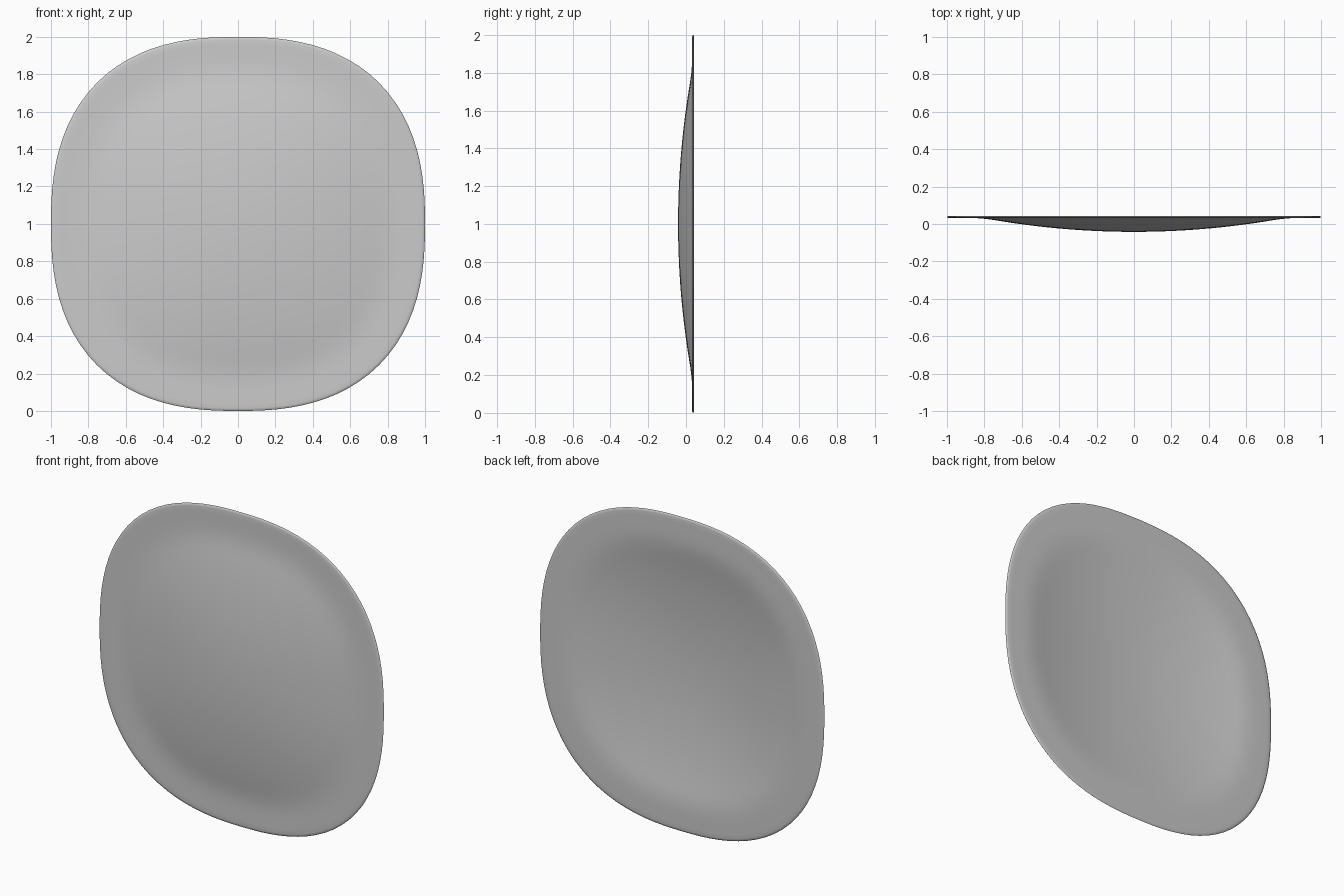
import bpy, bmesh, math

cube = bpy.data.objects.get("Cube")
if cube:
    bpy.data.objects.remove(cube)

SIDES = 96
THICK = 0.011
RIM_Y = 0.032

# Matte grey finish
grey = bpy.data.materials.new("matte grey")
grey.use_nodes = True
colour = (0.6, 0.6, 0.6, 1)
grey.diffuse_color = colour
grey.node_tree.nodes["Principled BSDF"].inputs["Base Color"].default_value = colour


def depth(t):
    """Front surface: shallow bowl softened into a flat rim."""
    bowl = -0.042 + 0.074 * (t / 0.81) ** 2
    soft = 0.012
    h = max(soft - abs(bowl - RIM_Y), 0) / soft
    return min(bowl, RIM_Y) - h * h * soft / 4


def outline(t, a):
    """Rounded-square ring, rounder towards the middle."""
    n = 2.1 + 0.36 * min(t, 1)
    c, s = math.cos(a), math.sin(a)
    r = t / (abs(c) ** n + abs(s) ** n) ** (1 / n)
    return r * c, 1 + r * s


# Front skin, rounded lip, then back skin
steps = [i / 24 for i in range(1, 24)] + [0.985]
front = [(t, depth(t)) for t in steps]
lip = [(0.997, RIM_Y + 0.002), (1.0, RIM_Y + THICK / 2), (0.997, RIM_Y + THICK - 0.002)]
back = [(t, depth(t) + THICK) for t in reversed(steps)]

bm = bmesh.new()
rings = []
for t, y in front + lip + back:
    ring = []
    for k in range(SIDES):
        x, z = outline(t, 2 * math.pi * k / SIDES)
        ring.append(bm.verts.new((x, y, z)))
    rings.append(ring)
for a, b in zip(rings, rings[1:]):
    for k in range(SIDES):
        j = (k + 1) % SIDES
        bm.faces.new((a[k], a[j], b[j], b[k]))
for ring, y in ((rings[0], depth(0)), (rings[-1], depth(0) + THICK)):
    tip = bm.verts.new((0, y, 1))
    for k in range(SIDES):
        bm.faces.new((tip, ring[k], ring[(k + 1) % SIDES]))
bmesh.ops.recalc_face_normals(bm, faces=bm.faces)

mesh = bpy.data.meshes.new("dished_panel")
bm.to_mesh(mesh)
bm.free()
mesh.materials.append(grey)
panel = bpy.data.objects.new("dished_panel", mesh)
bpy.context.collection.objects.link(panel)
bpy.context.view_layer.objects.active = panel
panel.select_set(True)
bpy.ops.object.shade_smooth_by_angle(angle=math.radians(60))
